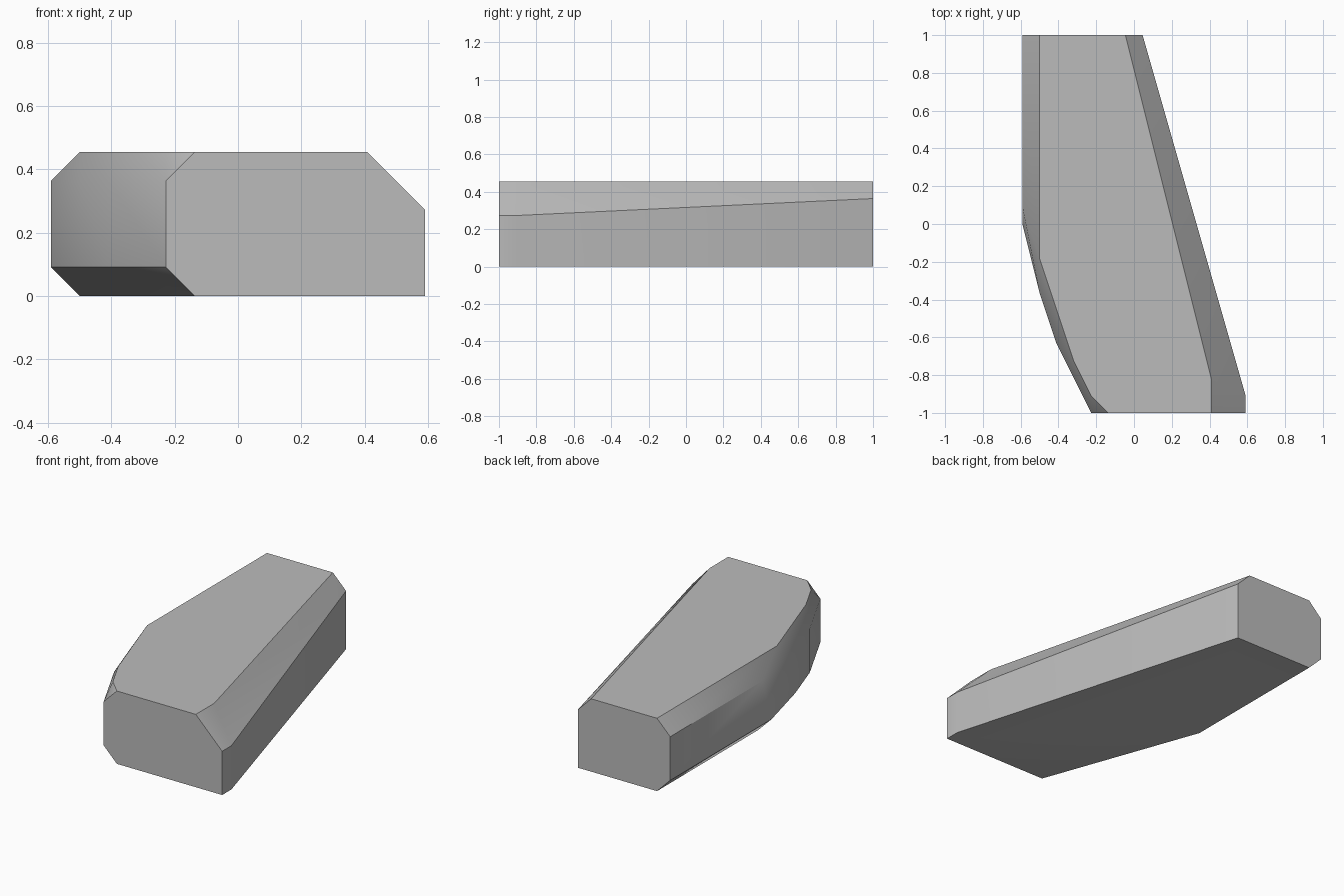
import bpy, bmesh, math

if "Cube" in bpy.data.objects:
    bpy.data.objects.remove(bpy.data.objects["Cube"], do_unlink=True)

UNIT = 1 / 11          # modelling grid: 22 units long, 13 wide, 5 high
BACK, FRONT = 11, -11

grey = bpy.data.materials.new("stone_grey")
grey.use_nodes = True
grey.diffuse_color = (0.5, 0.5, 0.5, 1)
grey.node_tree.nodes["Principled BSDF"].inputs["Base Color"].default_value = (0.5, 0.5, 0.5, 1)


def edge_line(z, *points):
    """Corner points of one long edge at a constant height."""
    return [(x, y, z) for x, y in points]


corners = []
# Curved side: underside, lower and upper wall edges, top rim
corners += edge_line(0, (-5.5, BACK), (-5.5, 0), (-1.5, FRONT))
curve = [(-5.5, -4), (-4.5, -7), (-2.5, FRONT)]
corners += edge_line(1, (-6.5, BACK), (-6.5, 0), *curve)
corners += edge_line(4, (-6.5, BACK), (-6.5, 1), *curve)
corners += edge_line(5, (-5.5, BACK), (-5.5, -2), (-3.5, -8), (-2.5, -10), (-1.5, FRONT))
# Slanted side: underside, rising wall edge, top rim
corners += edge_line(0, (0.5, BACK), (6.5, -10), (6.5, FRONT))
corners += [(0.5, BACK, 4)] + edge_line(3, (6.5, -10), (6.5, FRONT))
corners += edge_line(5, (-0.5, BACK), (4.5, -9), (4.5, FRONT))

# Chamfered block as the hull of its edge lines
bm = bmesh.new()
for co in corners:
    bm.verts.new([c * UNIT for c in co])
bmesh.ops.convex_hull(bm, input=bm.verts)
bmesh.ops.dissolve_limit(bm, angle_limit=math.radians(0.5), verts=bm.verts, edges=bm.edges)
bmesh.ops.recalc_face_normals(bm, faces=bm.faces)

mesh = bpy.data.meshes.new("chamfered_block")
bm.to_mesh(mesh)
bm.free()
mesh.materials.append(grey)
block = bpy.data.objects.new("chamfered_block", mesh)
bpy.context.collection.objects.link(block)

# Soft shading along the curve, crisp chamfer edges
bpy.ops.object.select_all(action="DESELECT")
block.select_set(True)
bpy.context.view_layer.objects.active = block
bpy.ops.object.shade_smooth_by_angle(angle=math.radians(40))
